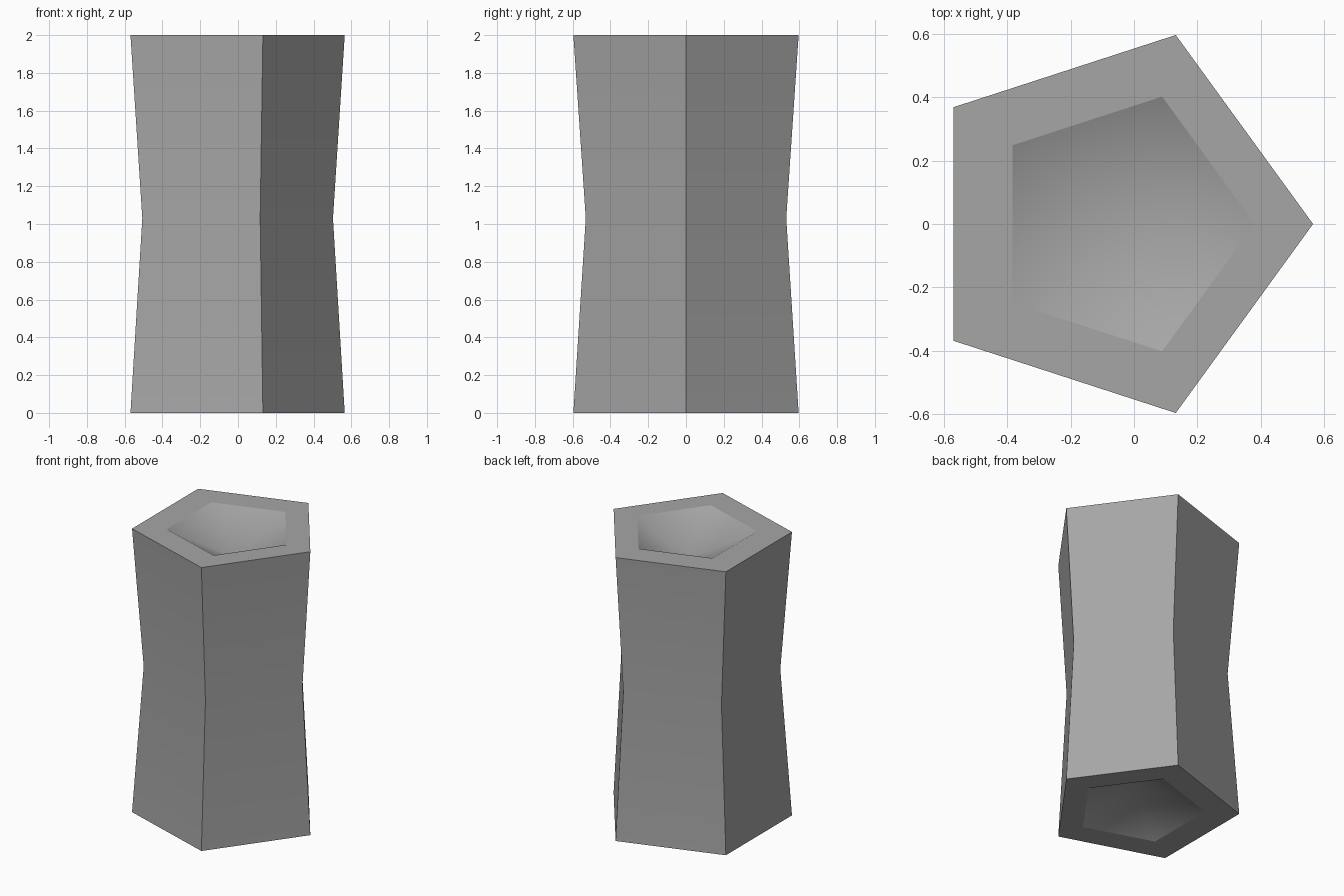
import bpy
import bmesh
from math import cos, sin, tau

old = bpy.data.objects.get("Cube")
if old:
    bpy.data.objects.remove(old, do_unlink=True)

SIDES = 5
RADIUS = 0.627
SHIFT = -0.062      # centres the pentagon's bounding box on x
HEIGHT = 2.0
WAIST_Z, WAIST = 1.03, 0.89
RIM, DEPTH = 0.674, 0.2

# Plain grey material
grey = bpy.data.materials.new("stone_grey")
grey.use_nodes = True
colour = (0.38, 0.38, 0.38, 1)
grey.diffuse_color = colour
grey.node_tree.nodes["Principled BSDF"].inputs["Base Color"].default_value = colour

bm = bmesh.new()


def ring(scale, z):
    """Pentagon of vertices with one corner pointing to +x."""
    angles = [tau * i / SIDES for i in range(SIDES)]
    return [bm.verts.new(((SHIFT + RADIUS * cos(a)) * scale,
                          RADIUS * sin(a) * scale, z)) for a in angles]


def bridge(low, high, smooth):
    for i in range(SIDES):
        j = (i + 1) % SIDES
        bm.faces.new((low[i], low[j], high[j], high[i])).smooth = smooth


def fan(loop, tip):
    for i in range(SIDES):
        bm.faces.new((loop[i], loop[(i + 1) % SIDES], tip)).smooth = True


# Waisted pentagonal body
bottom = ring(1, 0)
waist = ring(WAIST, WAIST_Z)
top = ring(1, HEIGHT)
bridge(bottom, waist, True)
bridge(waist, top, True)

# Flat rims with a shallow pointed hollow at each end
for outer, z, inward in ((bottom, 0, 1), (top, HEIGHT, -1)):
    inner = ring(RIM, z)
    bridge(outer, inner, False)
    fan(inner, bm.verts.new((0, 0, z + inward * DEPTH)))

bmesh.ops.recalc_face_normals(bm, faces=bm.faces)

# Keep the corners and rims crisp, the waist and hollows soft
for edge in bm.edges:
    beside_rim = any(not f.smooth for f in edge.link_faces)
    edge.smooth = not beside_rim and edge.calc_face_angle() < 0.9

mesh = bpy.data.meshes.new("pentagonal_column")
bm.to_mesh(mesh)
bm.free()
mesh.materials.append(grey)
column = bpy.data.objects.new("pentagonal_column", mesh)
bpy.context.collection.objects.link(column)
